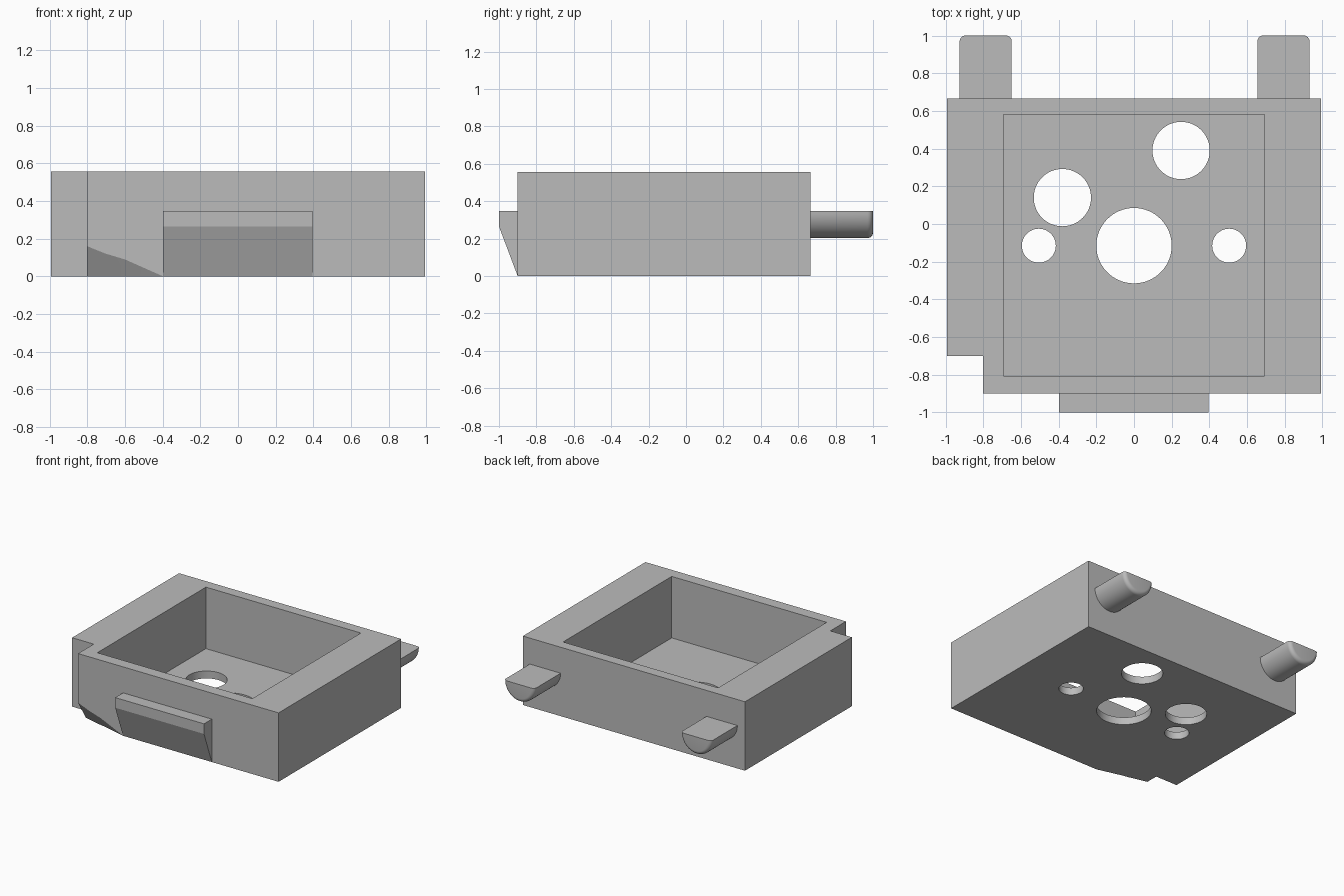
import bpy, bmesh, math

if "Cube" in bpy.data.objects:
    bpy.data.objects.remove(bpy.data.objects["Cube"], do_unlink=True)

grey = bpy.data.materials.new("plain grey")
grey.use_nodes = True
colour = (0.5, 0.5, 0.5, 1)
grey.diffuse_color = colour
grey.node_tree.nodes["Principled BSDF"].inputs["Base Color"].default_value = colour


def loft(name, sections):
    """Closed solid through matching loops of points."""
    bm = bmesh.new()
    loops = [[bm.verts.new(p) for p in s] for s in sections]
    n = len(loops[0])
    for a, b in zip(loops, loops[1:]):
        for i in range(n):
            j = (i + 1) % n
            bm.faces.new((a[i], a[j], b[j], b[i]))
    bm.faces.new(loops[0])
    bm.faces.new(loops[-1])
    bmesh.ops.recalc_face_normals(bm, faces=bm.faces)
    mesh = bpy.data.meshes.new(name)
    bm.to_mesh(mesh)
    bm.free()
    mesh.materials.append(grey)
    ob = bpy.data.objects.new(name, mesh)
    bpy.context.collection.objects.link(ob)
    return ob


def prism(name, outline, z0, z1):
    return loft(name, [[(x, y, z) for x, y in outline] for z in (z0, z1)])


def smooth(ob):
    bpy.ops.object.select_all(action='DESELECT')
    ob.select_set(True)
    bpy.context.view_layer.objects.active = ob
    bpy.ops.object.shade_smooth_by_angle(angle=math.radians(30))


def cut(ob, cutter):
    mod = ob.modifiers.new(cutter.name, 'BOOLEAN')
    mod.operation = 'DIFFERENCE'
    mod.solver = 'EXACT'
    mod.object = cutter
    bpy.context.view_layer.objects.active = ob
    bpy.ops.object.modifier_apply(modifier=mod.name)
    bpy.data.objects.remove(cutter, do_unlink=True)


# Box body with one notched front corner
W, FRONT, BACK, TOP, FLOOR = 0.993, -0.9, 0.665, 0.557, 0.06
body = prism("box_body", [(W, FRONT), (W, BACK), (-W, BACK), (-W, -0.7),
                          (-0.8, -0.7), (-0.8, FRONT)], 0, TOP)

# Open pocket
P = 0.693
cut(body, prism("pocket", [(-P, -0.807), (P, -0.807), (P, 0.58), (-P, 0.58)], FLOOR, 1))

# Round holes through the floor
for x, y, r in [(0, -0.115, 0.2), (-0.38, 0.14, 0.152), (0.25, 0.39, 0.152),
                (-0.505, -0.115, 0.09), (0.505, -0.115, 0.09)]:
    ring = [(x + r * math.cos(a * math.tau / 64), y + r * math.sin(a * math.tau / 64))
            for a in range(64)]
    cut(body, prism("hole", ring, -0.1, 0.2))

# Tapering chamfer under the notched corner
wedge = []
for x, h, d in [(-0.85, 0.176, 0.112), (-0.8, 0.16, 0.1), (-0.6, 0.09, 0.053),
                (-0.4, 0.002, 0.001)]:
    wedge.append([(x, FRONT - d, 2 * h), (x, FRONT + 2 * d, -h), (x, FRONT - d, -h)])
cut(body, loft("corner_chamfer", wedge))
smooth(body)

# Front lip, sloping back towards the bottom
lip = [(FRONT + 0.02, 0), (FRONT, 0), (-1, 0.265), (-1, 0.347), (FRONT + 0.02, 0.347)]
loft("front_lip", [[(x, y, z) for y, z in lip] for x in (-0.398, 0.396)])

# Half-round pegs at the back with a rounded end
R, ROUND, PEG_TOP = 0.138, 0.03, 0.347
for name, cx in (("right_peg", -0.787), ("left_peg", 0.793)):
    steps = [(BACK - 0.02, R)]
    for k in range(7):
        a = k * math.pi / 12
        steps.append((1 - ROUND + ROUND * math.sin(a), R - ROUND + ROUND * math.cos(a)))
    sections = []
    for y, r in steps:
        arc = [math.pi * i / 24 for i in range(25)]
        sections.append([(cx + r * math.cos(a), y, PEG_TOP - 0.006 * math.sin(a) - r * math.sin(a))
                         for a in arc])
    smooth(loft(name, sections))
